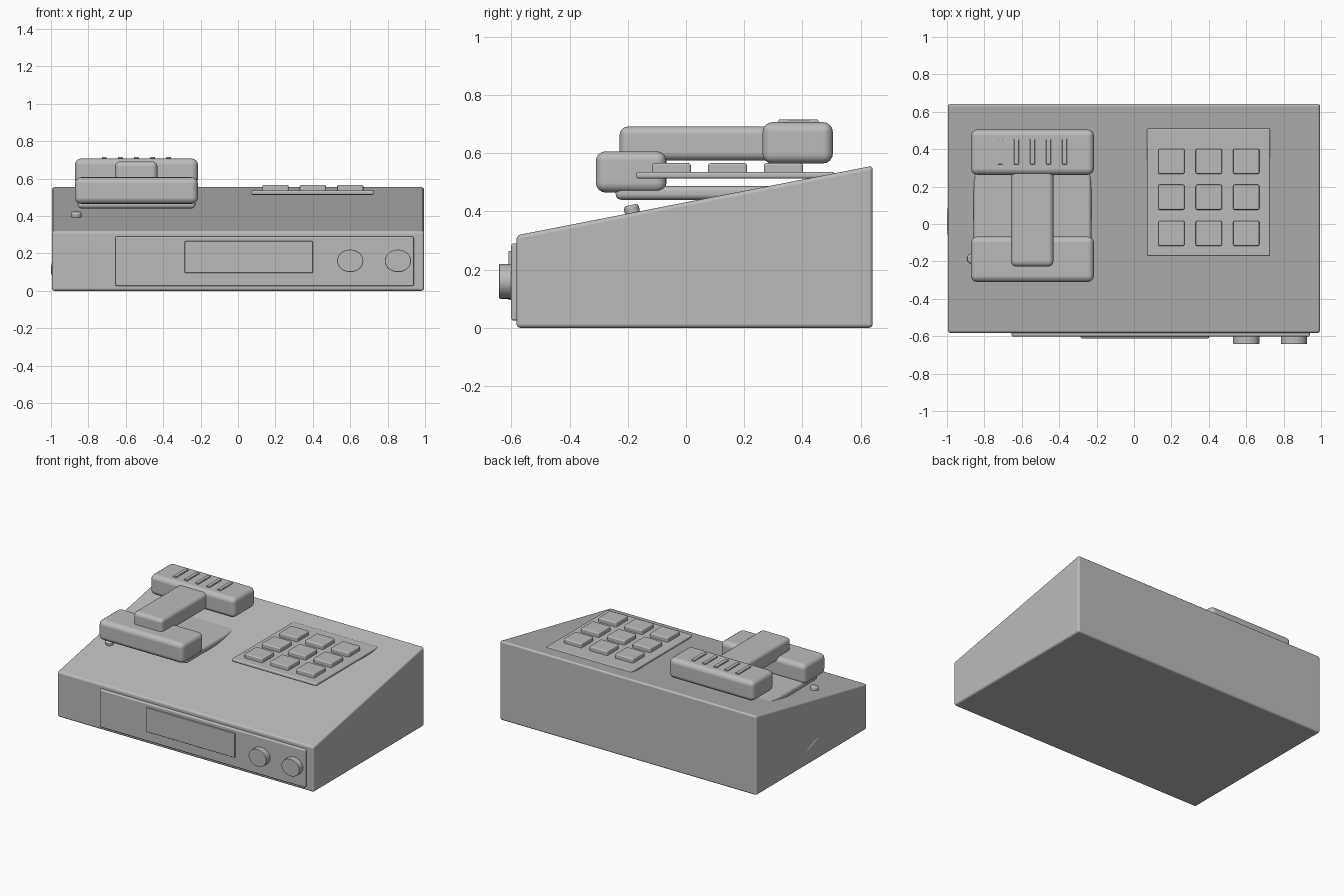
import bpy, bmesh, math
from mathutils import Matrix, Vector

default = bpy.data.objects.get("Cube")
if default:
    bpy.data.objects.remove(default, do_unlink=True)

grey = bpy.data.materials.new("plain_grey")
grey.use_nodes = True
colour = (0.5, 0.5, 0.5, 1)
grey.diffuse_color = colour
grey.node_tree.nodes["Principled BSDF"].inputs["Base Color"].default_value = colour


def finish(name, bm, bevel=0, segments=3):
    """Turn a bmesh into a named, bevelled, smooth-shaded object."""
    bmesh.ops.recalc_face_normals(bm, faces=bm.faces)
    mesh = bpy.data.meshes.new(name)
    bm.to_mesh(mesh)
    bm.free()
    mesh.materials.append(grey)
    obj = bpy.data.objects.new(name, mesh)
    bpy.context.collection.objects.link(obj)
    if bevel:
        mod = obj.modifiers.new("rounded_edges", "BEVEL")
        mod.width, mod.segments = bevel, segments
        mod.limit_method = "ANGLE"
        mod.harden_normals = True
    bpy.ops.object.select_all(action="DESELECT")
    obj.select_set(True)
    bpy.context.view_layer.objects.active = obj
    bpy.ops.object.shade_smooth_by_angle(angle=math.radians(35))
    return obj


def box(name, x, y, z, bevel, segments=3):
    """Box from its (low, high) extent on each axis."""
    bm = bmesh.new()
    bmesh.ops.create_cube(bm, size=1)
    for v in bm.verts:
        v.co = Vector(((a + b) / 2 + c * (b - a)) for (a, b), c in zip((x, y, z), v.co))
    return finish(name, bm, bevel, segments)


def cylinder(name, centre, radii, depth, rotation, bevel):
    bm = bmesh.new()
    bmesh.ops.create_cone(bm, cap_ends=True, segments=32, radius1=1, radius2=1, depth=1)
    scale = Matrix.Diagonal((radii[0], radii[1], depth, 1))
    bm.transform(Matrix.Translation(centre) @ rotation @ scale)
    return finish(name, bm, bevel, 2)


# Wedge-shaped body
bm = bmesh.new()
profile = [(-0.583, 0), (0.642, 0), (0.642, 0.557), (-0.583, 0.318)]
face = bm.faces.new([bm.verts.new((-0.995, y, z)) for y, z in profile])
side = bmesh.ops.extrude_face_region(bm, geom=[face])["geom"]
bmesh.ops.translate(bm, vec=(1.99, 0, 0),
                    verts=[v for v in side if isinstance(v, bmesh.types.BMVert)])
finish("body", bm, 0.014)

# Front panel, display and knobs
box("front_panel", (-0.655, 0.94), (-0.601, -0.56), (0.025, 0.29), 0.008)
box("display", (-0.285, 0.4), (-0.611, -0.59), (0.095, 0.265), 0.004)
facing_front = Matrix.Rotation(math.pi / 2, 4, "X")
for name, x in (("inner_knob", 0.6), ("outer_knob", 0.855)):
    cylinder(name, (x, -0.615, 0.16), (0.07, 0.06), 0.055, facing_front, 0.004)

# Keypad
box("keypad_plate", (0.07, 0.728), (-0.172, 0.512), (0.513, 0.536), 0.009)
for row, y in enumerate((0.335, 0.143, -0.05)):
    for col, x in enumerate((0.2, 0.4, 0.6)):
        box(f"key_{row}_{col}", (x - 0.07, x + 0.07), (y - 0.067, y + 0.067),
            (0.525, 0.566), 0.008)

# Handset resting on its cradle
box("cradle", (-0.857, -0.228), (-0.242, 0.4), (0.44, 0.487), 0.02)
box("mouthpiece", (-0.872, -0.214), (-0.31, -0.067), (0.465, 0.607), 0.034, 4)
box("earpiece", (-0.872, -0.214), (0.263, 0.505), (0.565, 0.707), 0.034, 4)
box("handle", (-0.657, -0.431), (-0.228, 0.35), (0.575, 0.692), 0.028, 4)
for i in range(5):
    x = -0.715 + i * 0.086
    box(f"earpiece_slat_{i}", (x - 0.013, x + 0.013), (0.318, 0.455), (0.69, 0.716), 0.003, 1)

# Hook button beside the cradle
tilt = Matrix.Rotation(math.radians(11), 4, "X")
cylinder("hook_button", (-0.865, -0.185, 0.4), (0.028, 0.026), 0.045, tilt, 0.01)

# Cord fitting just proud of the side wall
bm = bmesh.new()
bmesh.ops.create_uvsphere(bm, u_segments=24, v_segments=12, radius=1)
bm.transform(Matrix.Translation((-0.985, 0.015, 0.115))
             @ Matrix.Rotation(math.radians(-20), 4, "X")
             @ Matrix.Diagonal((0.015, 0.11, 0.025, 1)))
finish("cord_fitting", bm)
